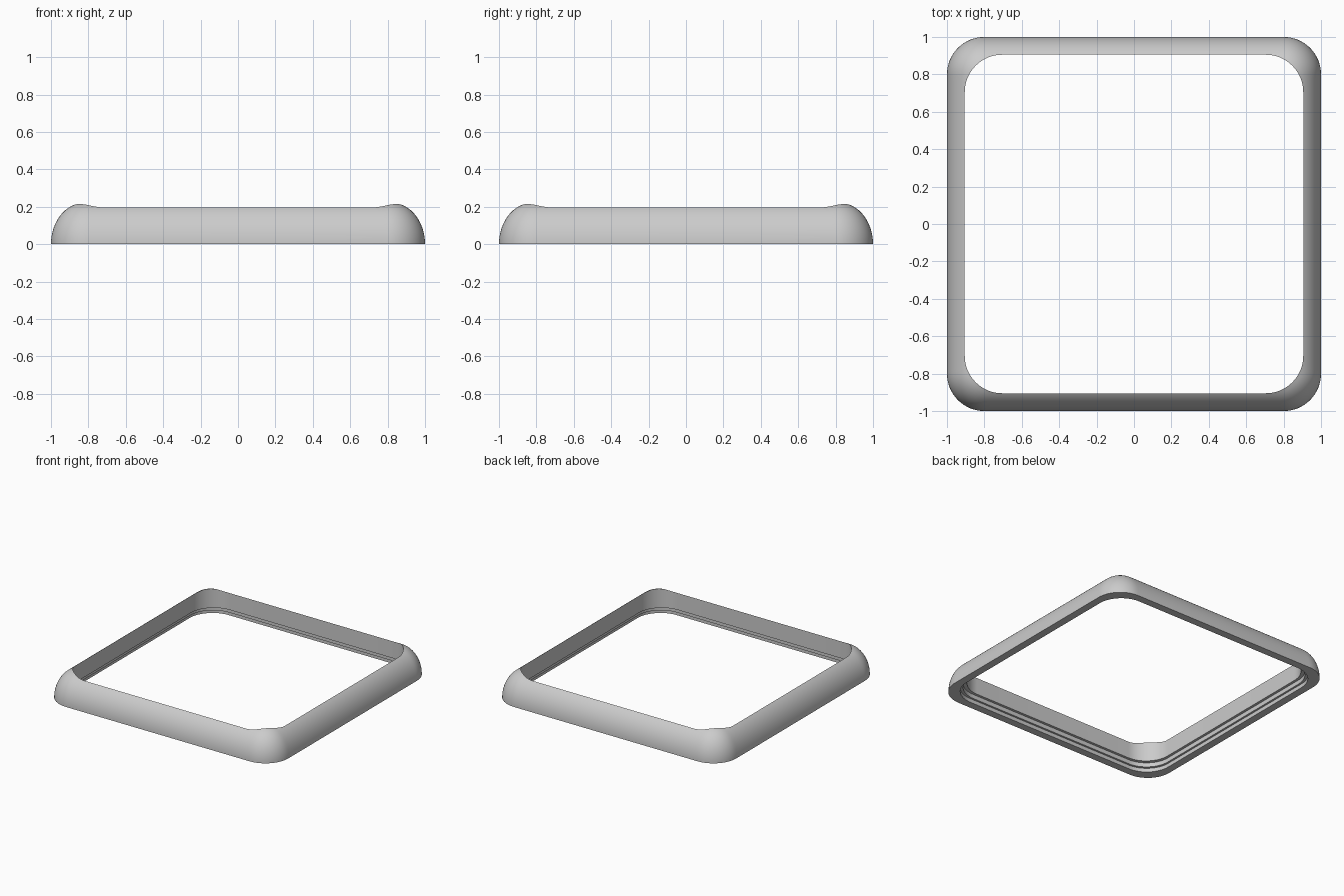
import bpy
import bmesh
import math

cube = bpy.data.objects.get("Cube")
if cube:
    bpy.data.objects.remove(cube, do_unlink=True)

RADIUS = 0.2          # corner radius of every outline
ARC_STEPS = 16        # segments per rounded corner
DOME_STEPS = 16       # segments across the domed outside
INNER = 0.905         # half width of the opening


def outline(half):
    """Rounded square outline, counter-clockwise, as (x, y) pairs."""
    points = []
    for corner in range(4):
        turn = corner * math.pi / 2
        cx = math.copysign(half - RADIUS, math.cos(turn + math.pi / 4))
        cy = math.copysign(half - RADIUS, math.sin(turn + math.pi / 4))
        for i in range(ARC_STEPS + 1):
            a = turn + i / ARC_STEPS * math.pi / 2
            points.append((cx + RADIUS * math.cos(a), cy + RADIUS * math.sin(a)))
    return points


def dome_height(x, y):
    """Elliptical rise measured from the nearest outer edge."""
    flat = 1 - RADIUS
    inset = RADIUS - math.hypot(max(abs(x) - flat, 0), max(abs(y) - flat, 0))
    k = min(max(inset, 0) / 0.18, 1)
    return 0.222 * math.sqrt(max(1 - (1 - k) ** 2, 0))


def flat_ring(half, z):
    return [(x, y, z) for x, y in outline(half)]


# Domed outside, from the base edge up to the lip of the opening
rings = []
outer, inner = outline(1), outline(INNER)
for s in range(DOME_STEPS + 1):
    t = (s / DOME_STEPS) ** 2
    ring = []
    for (ax, ay), (bx, by) in zip(outer, inner):
        x, y = ax + (bx - ax) * t, ay + (by - ay) * t
        ring.append((x, y, dome_height(x, y)))
    rings.append(ring)

# Straight inner wall, then the stepped recess down to the bottom rim
for half, z in ((INNER, 0.063), (0.925, 0.063), (0.925, 0.03),
                (0.94, 0.03), (0.94, 0)):
    rings.append(flat_ring(half, z))

# Loft the rings into one closed band
bm = bmesh.new()
loops = [[bm.verts.new(p) for p in ring] for ring in rings]
count = len(outer)
for k, loop in enumerate(loops):
    following = loops[(k + 1) % len(loops)]
    for i in range(count):
        j = (i + 1) % count
        bm.faces.new((loop[i], loop[j], following[j], following[i]))
bmesh.ops.recalc_face_normals(bm, faces=bm.faces[:])
mesh = bpy.data.meshes.new("bezel_frame")
bm.to_mesh(mesh)
bm.free()

# Plain grey finish
grey = bpy.data.materials.new("light_grey")
grey.use_nodes = True
color = (0.6, 0.6, 0.6, 1)
grey.diffuse_color = color
grey.node_tree.nodes["Principled BSDF"].inputs["Base Color"].default_value = color
mesh.materials.append(grey)

frame = bpy.data.objects.new("bezel_frame", mesh)
bpy.context.collection.objects.link(frame)
bpy.ops.object.select_all(action="DESELECT")
frame.select_set(True)
bpy.context.view_layer.objects.active = frame
bpy.ops.object.shade_smooth_by_angle(angle=math.radians(32))
